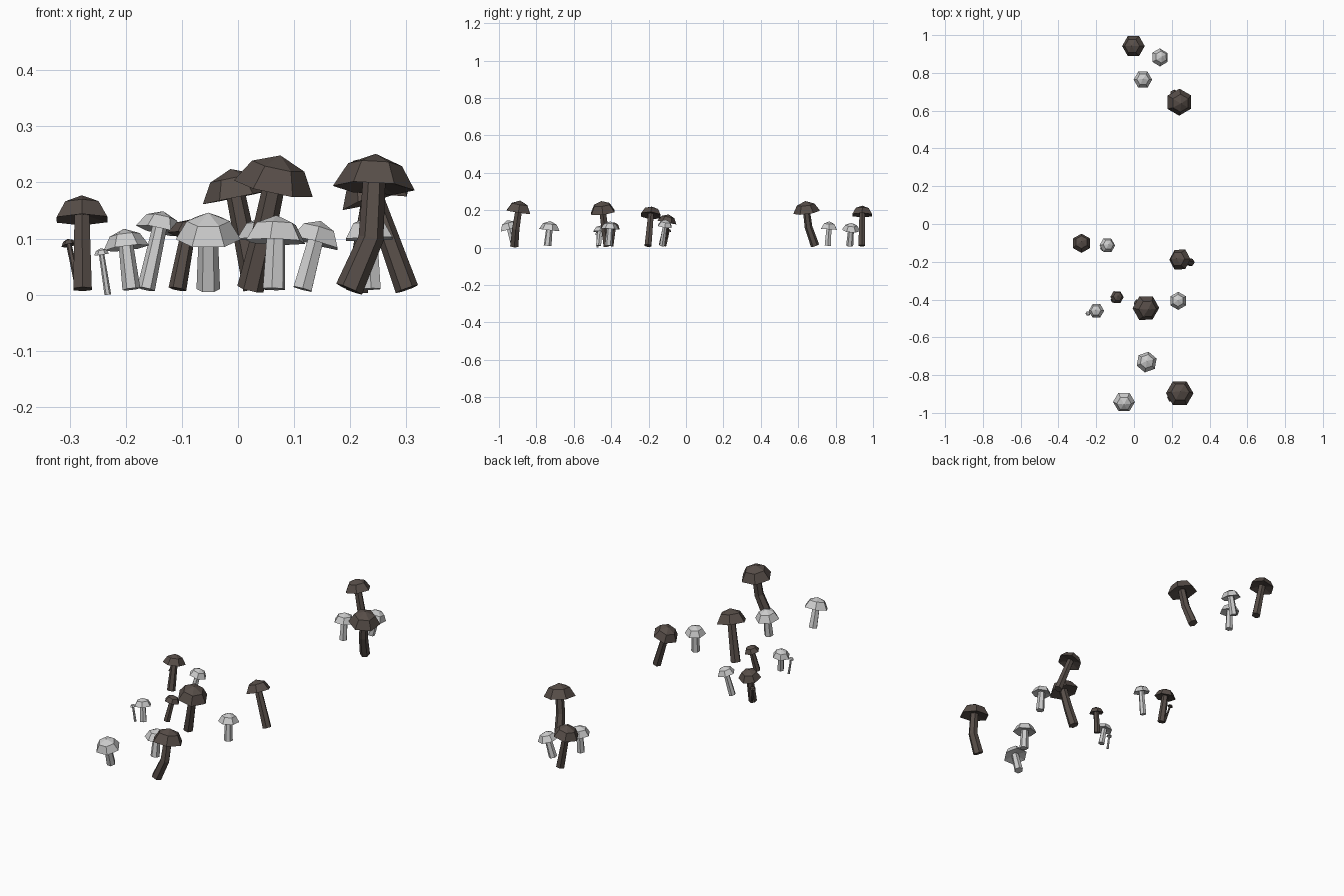
import bpy, bmesh
from math import cos, sin, tau, pi
from mathutils import Vector

if "Cube" in bpy.data.objects:
    bpy.data.objects.remove(bpy.data.objects["Cube"])

brown = bpy.data.materials.new("dark_brown")
brown.diffuse_color = (0.095, 0.075, 0.065, 1)
brown.use_nodes = True
brown.node_tree.nodes["Principled BSDF"].inputs["Base Color"].default_value = brown.diffuse_color
SIDES = 6


def loft(name, rings, mat):
    """Skin hexagonal rings (centre, axis, radius, turn); radius 0 is a tip."""
    bm = bmesh.new()
    prev = None
    for centre, axis, radius, turn in rings:
        rot = Vector((0, 0, 1)).rotation_difference(axis)
        if radius == 0:
            cur = [bm.verts.new(centre)] * SIDES
        else:
            cur = [bm.verts.new(centre + rot @ Vector((radius * cos(turn + tau * i / SIDES),
                                                      radius * sin(turn + tau * i / SIDES), 0)))
                   for i in range(SIDES)]
        if prev:
            for i in range(SIDES):
                j = (i + 1) % SIDES
                quad = list(dict.fromkeys([prev[i], prev[j], cur[j], cur[i]]))
                bm.faces.new(quad)
        elif radius:
            bm.faces.new(cur[::-1])
        prev = cur
    bmesh.ops.recalc_face_normals(bm, faces=bm.faces)
    me = bpy.data.meshes.new(name)
    bm.to_mesh(me)
    bm.free()
    ob = bpy.data.objects.new(name, me)
    bpy.context.collection.objects.link(ob)
    if mat:
        me.materials.append(mat)


def mushroom(name, base, top, cap_r, stem_r, mat=None, bend=None, turn=0.0):
    """top = cap centre x, y and height of the cap's tip; bend = stem midpoint."""
    h = cap_r * 0.85
    base = Vector(base)
    centre = Vector((top[0], top[1], top[2] - h))
    path = [base] + ([Vector(bend)] if bend else []) + [centre]
    axis = (path[-1] - path[-2]).normalized()
    # stem: hexagonal tube narrowing upwards
    path[-1] = centre + axis * h * 0.35
    rings = []
    for i, p in enumerate(path):
        a = (path[min(i + 1, len(path) - 1)] - path[max(i - 1, 0)]).normalized()
        rings.append((p, a, stem_r * (1 - 0.2 * i / (len(path) - 1)), turn))
    loft(name + "_stem", rings, mat)
    # cap: faceted dome with a hollowed underside
    profile = [(0, 0.22), (1.0, 0.0), (0.66, 0.68), (0, 1.0)]
    loft(name + "_cap", [(centre + axis * h * z, axis, cap_r * r, turn)
                         for r, z in profile], mat)


# back cluster
mushroom("back_brown", (0.03, 0.94, 0.01), (-0.003, 0.942, 0.225), 0.061, 0.021, brown)
mushroom("back_grey_right", (0.115, 0.875, 0.01), (0.137, 0.882, 0.133), 0.048, 0.019, turn=pi / 6)
mushroom("back_grey_left", (0.045, 0.758, 0.01), (0.047, 0.764, 0.14), 0.049, 0.019)
mushroom("back_brown_tall", (0.212, 0.69, 0.01), (0.24, 0.645, 0.25), 0.072, 0.023, brown,
         bend=(0.228, 0.655, 0.11), turn=pi / 6)

# middle cluster
mushroom("left_brown", (-0.277, -0.127, 0.01), (-0.278, -0.102, 0.178), 0.052, 0.019, brown, turn=pi / 6)
mushroom("left_brown_tiny", (-0.284, -0.11, 0.01), (-0.301, -0.092, 0.1), 0.014, 0.006, brown)
mushroom("left_grey", (-0.164, -0.128, 0.01), (-0.141, -0.113, 0.15), 0.042, 0.016)
mushroom("right_brown", (0.301, -0.203, 0.01), (0.243, -0.188, 0.222), 0.06, 0.021, brown)
mushroom("middle_brown_small", (-0.108, -0.402, 0.01), (-0.09, -0.387, 0.135), 0.036, 0.016, brown)
mushroom("middle_brown_tall", (0.022, -0.42, 0.01), (0.063, -0.445, 0.25), 0.072, 0.024, brown,
         bend=(0.044, -0.434, 0.1))
mushroom("middle_grey_left", (-0.19, -0.468, 0.01), (-0.199, -0.46, 0.118), 0.041, 0.016)
mushroom("middle_grey_tiny", (-0.232, -0.472, 0.0), (-0.243, -0.474, 0.083), 0.0135, 0.006)
mushroom("middle_grey_right", (0.237, -0.414, 0.01), (0.234, -0.407, 0.14), 0.048, 0.02, turn=pi / 6)

# front cluster
mushroom("front_grey_right", (0.064, -0.74, 0.01), (0.067, -0.731, 0.142), 0.056, 0.021, turn=pi / 9)
mushroom("front_grey_left", (-0.053, -0.917, 0.01), (-0.053, -0.942, 0.148), 0.058, 0.021)
mushroom("front_brown_tall", (0.198, -0.918, 0.01), (0.242, -0.896, 0.252), 0.073, 0.025, brown,
         bend=(0.237, -0.91, 0.1))
